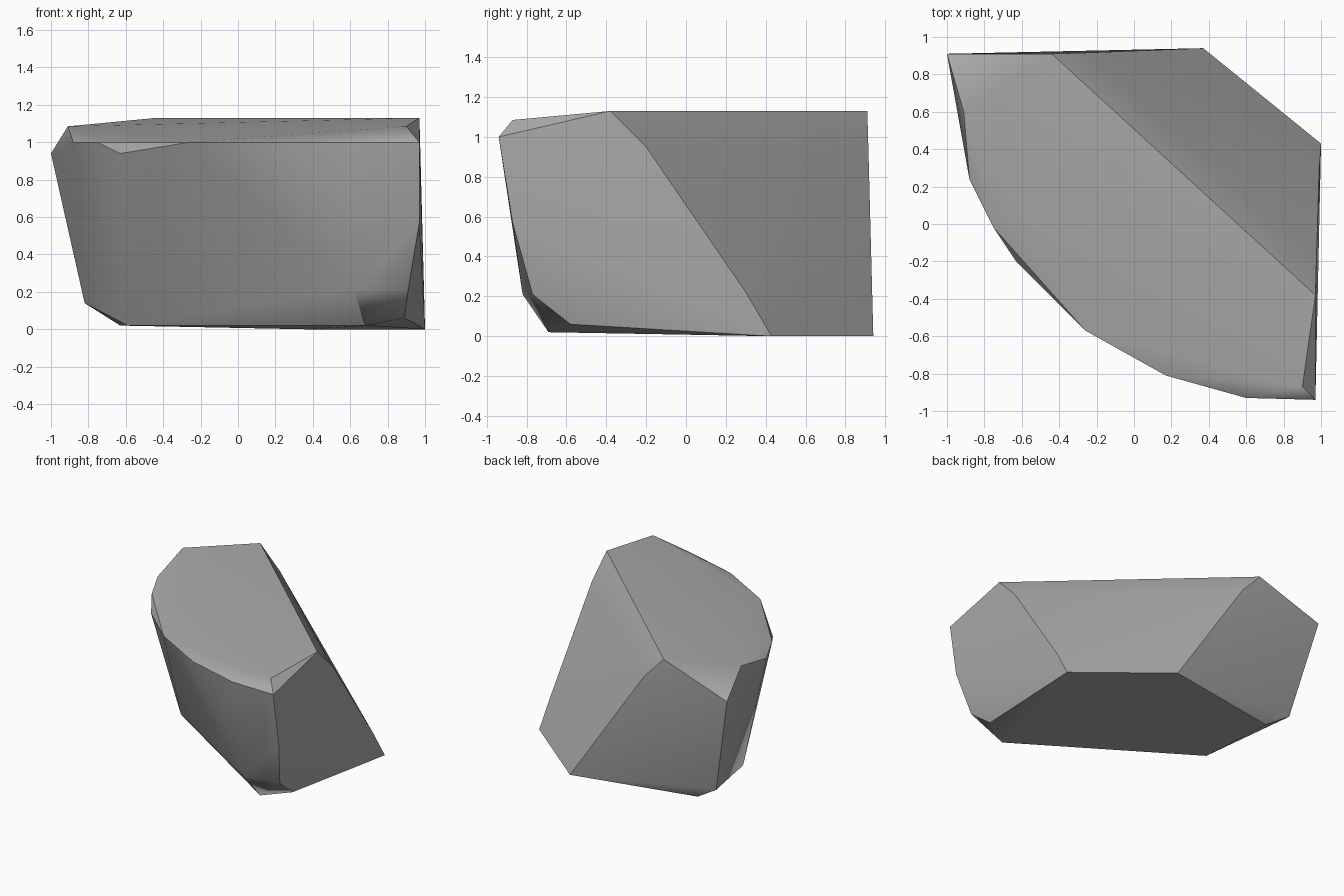
import bpy
import bmesh
from math import radians

# Remove the default object only
default_cube = bpy.data.objects.get("Cube")
if default_cube:
    bpy.data.objects.remove(default_cube, do_unlink=True)


def make_material(name, colour):
    material = bpy.data.materials.new(name)
    material.use_nodes = True
    material.diffuse_color = colour
    shader = next(node for node in material.node_tree.nodes
                  if node.type == "BSDF_PRINCIPLED")
    shader.inputs["Base Color"].default_value = colour
    shader.inputs["Roughness"].default_value = 0.9
    return material


def layer(height, outline):
    """Lift a flat outline of corners to one height."""
    return [(x, y, height) for x, y in outline]


def build_hull(name, corners, material):
    """Wrap the corners in a tight convex skin and merge its flat areas."""
    bm = bmesh.new()
    for corner in corners:
        bm.verts.new(corner)
    result = bmesh.ops.convex_hull(bm, input=bm.verts[:])
    unused = set(result["geom_interior"]) | set(result["geom_unused"])
    loose = [item for item in unused if isinstance(item, bmesh.types.BMVert)]
    bmesh.ops.delete(bm, geom=loose, context="VERTS")
    bmesh.ops.dissolve_limit(bm, angle_limit=radians(2),
                             verts=bm.verts[:], edges=bm.edges[:])
    bmesh.ops.recalc_face_normals(bm, faces=bm.faces[:])
    mesh = bpy.data.meshes.new(name)
    bm.to_mesh(mesh)
    bm.free()
    mesh.materials.append(material)
    obj = bpy.data.objects.new(name, mesh)
    bpy.context.collection.objects.link(obj)
    return obj


# Sharp ridge along the top, and the curved front rim below it
ridge = layer(1.13, [(-.44, .91), (.97, -.38)])
shoulders = layer(1.085, [(-.91, .6), (.9, -.87)])
rim = layer(1.0, [(-.88, .24), (-.75, -.02), (-.26, -.57),
                  (.17, -.81), (.6, -.93), (.97, -.94)])
rim_chips = layer(.94, [(-1, .91), (-.63, -.2)])

# Bulges on the two edges of the sloping back
back_edges = layer(.95, [(-.27, .915), (.975, -.2)])
back_edges += layer(.22, [(.99, .3)])

# Lower corners tapering in toward the base
flank = layer(.57, [(.97, -.87)])
flank += layer(.21, [(.62, -.82), (.91, -.77)])
flank += layer(.14, [(-.82, .79)])

# Resting face, slightly raised at the front
base = layer(0, [(.37, .94), (1, .43)])
base += layer(.02, [(-.63, .75), (-.59, .12), (.68, -.69)])
base += layer(.06, [(.89, -.58)])

stone_grey = make_material("stone_grey", (.4, .4, .4, 1))
corners = (ridge + shoulders + rim + rim_chips
           + back_edges + flank + base)
rock = build_hull("rock", corners, stone_grey)

# Soften shallow creases and keep the strong edges crisp
bpy.ops.object.select_all(action="DESELECT")
rock.select_set(True)
bpy.context.view_layer.objects.active = rock
bpy.ops.object.shade_smooth_by_angle(angle=radians(35))
weighting = rock.modifiers.new("even_shading", "WEIGHTED_NORMAL")
weighting.keep_sharp = True
